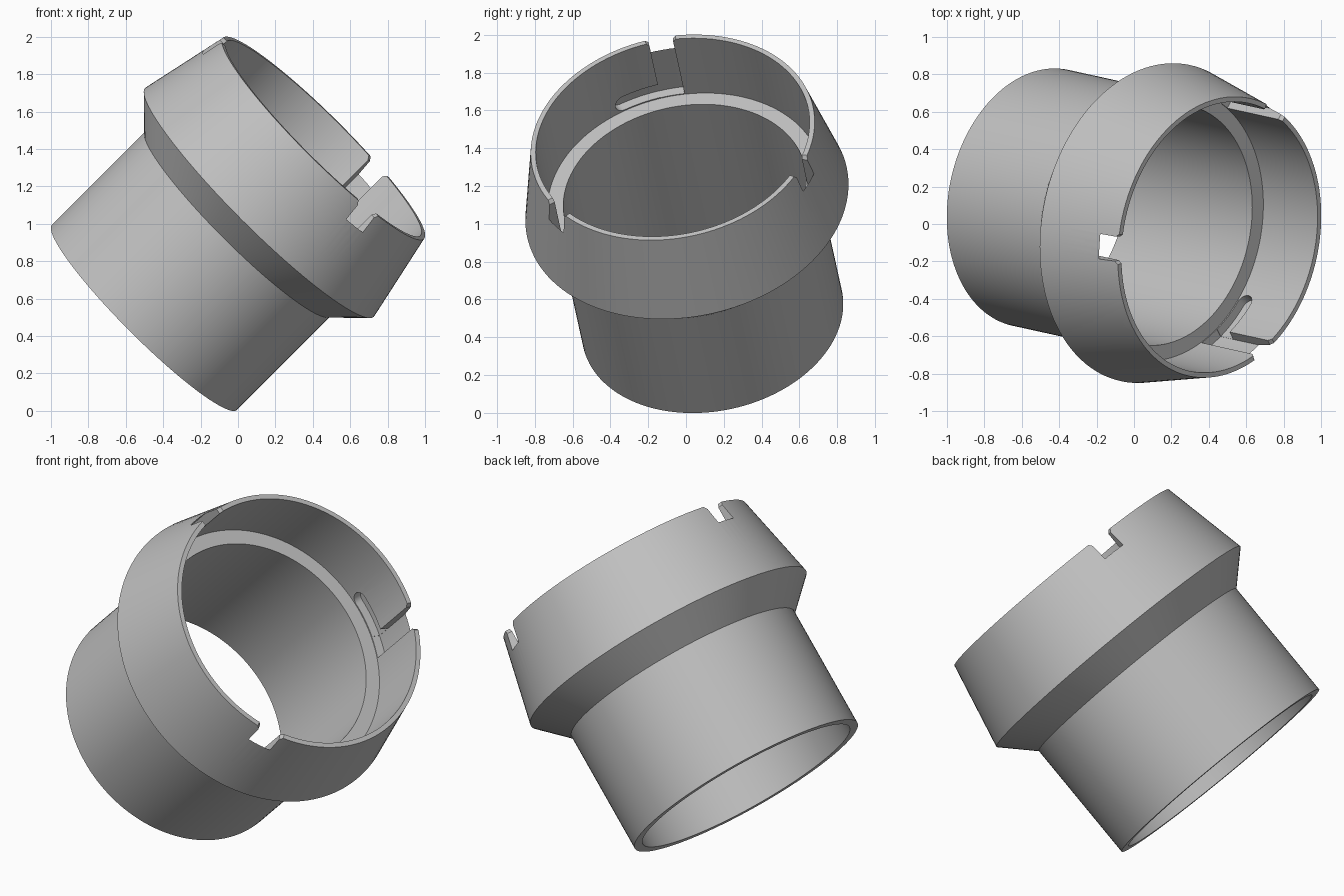
import bpy, bmesh, math
from mathutils import Matrix, Vector

cube = bpy.data.objects.get("Cube")
if cube:
    bpy.data.objects.remove(cube, do_unlink=True)

# One plain grey for the whole fitting
grey = bpy.data.materials.new("plain grey")
grey.use_nodes = True
colour = (0.53, 0.53, 0.53, 1)
grey.diffuse_color = colour
grey.node_tree.nodes["Principled BSDF"].inputs["Base Color"].default_value = colour

# Tilted frame: the fitting's axis leans to the left and slightly forward
axis = Vector((1, -0.22, 1)).normalized()
side = Vector((1, 0, -1)).normalized()
back = axis.cross(side)
frame = Matrix((side, back, axis)).transposed().to_4x4()
frame.translation = (-0.5, 0.14, 0.5)


def ring_point(radius, angle, height):
    return (radius * math.cos(angle), radius * math.sin(angle), height)


def make_object(name, bm):
    bmesh.ops.recalc_face_normals(bm, faces=bm.faces)
    mesh = bpy.data.meshes.new(name)
    bm.to_mesh(mesh)
    bm.free()
    obj = bpy.data.objects.new(name, mesh)
    bpy.context.collection.objects.link(obj)
    mesh.materials.append(grey)
    return obj


def revolve(name, profile, steps):
    """Closed ring from a closed (radius, height) profile."""
    bm = bmesh.new()
    rings = [[bm.verts.new(ring_point(r, math.tau * i / steps, h)) for r, h in profile]
             for i in range(steps)]
    n = len(profile)
    for i in range(steps):
        a, b = rings[i], rings[(i + 1) % steps]
        for j in range(n):
            k = (j + 1) % n
            bm.faces.new((a[j], a[k], b[k], b[j]))
    return make_object(name, bm)


def curved_block(name, centre, samples, inner, outer):
    """Block bent round the axis; samples give (angle offset, bottom, top)."""
    bm = bmesh.new()
    sections = []
    for offset, low, high in samples:
        t = math.radians(centre + offset)
        corners = ((inner, low), (outer, low), (outer, high), (inner, high))
        sections.append([bm.verts.new(ring_point(r, t, h)) for r, h in corners])
    for a, b in zip(sections, sections[1:]):
        for j in range(4):
            k = (j + 1) % 4
            bm.faces.new((a[j], a[k], b[k], b[j]))
    bm.faces.new(sections[0])
    bm.faces.new(sections[-1][::-1])
    return make_object(name, bm)


def cut(target, cutter):
    cutter.hide_render = True
    mod = target.modifiers.new("cut", 'BOOLEAN')
    mod.operation = 'DIFFERENCE'
    mod.solver = 'EXACT'
    mod.object = cutter
    bpy.context.view_layer.objects.active = target
    bpy.ops.object.modifier_apply(modifier=mod.name)
    bpy.data.objects.remove(cutter, do_unlink=True)


# Tube with a flared, tapering collar and an inner shelf
RIM, SHELF = 1.37, 0.955
body = revolve("collared_tube", [
    (0.65, 0), (0.70, 0), (0.70, 0.715), (0.865, 0.88),
    (0.76, RIM), (0.733, RIM), (0.733, SHELF), (0.65, SHELF)], 128)

# Three L-shaped locking grooves inside the collar
FLOOR, TOP, HALF = 0.96, 1.45, 5
entry = [(-HALF - 1.2, RIM, TOP), (-HALF, RIM - 0.02, TOP)]
entry += [(d * 0.998, FLOOR, TOP) for d in range(-HALF, HALF + 1)]
entry += [(HALF, RIM - 0.02, TOP), (HALF + 1.2, RIM, TOP)]

slot_mid, slot_half, slot_end, round_start = 1.01, 0.048, 24.5, 20.8
slot = [(d, slot_mid - slot_half, slot_mid + slot_half) for d in range(0, 21, 2)]
for i in range(9):
    t = math.radians(i * 11)
    h = slot_half * max(math.cos(t), 0.05)
    slot.append((round_start + (slot_end - round_start) * math.sin(min(t, 1.5)),
                 slot_mid - h, slot_mid + h))

for centre in (65, 185, 305):
    cut(body, curved_block("entry_cutter", centre, entry, 0.70, 0.785))
    cut(body, curved_block("slot_cutter", centre, slot, 0.715, 0.784))

# Tilt into place and smooth the curved walls
body.data.transform(frame)
bpy.ops.object.select_all(action='DESELECT')
body.select_set(True)
bpy.context.view_layer.objects.active = body
bpy.ops.object.shade_smooth_by_angle(angle=math.radians(25))
